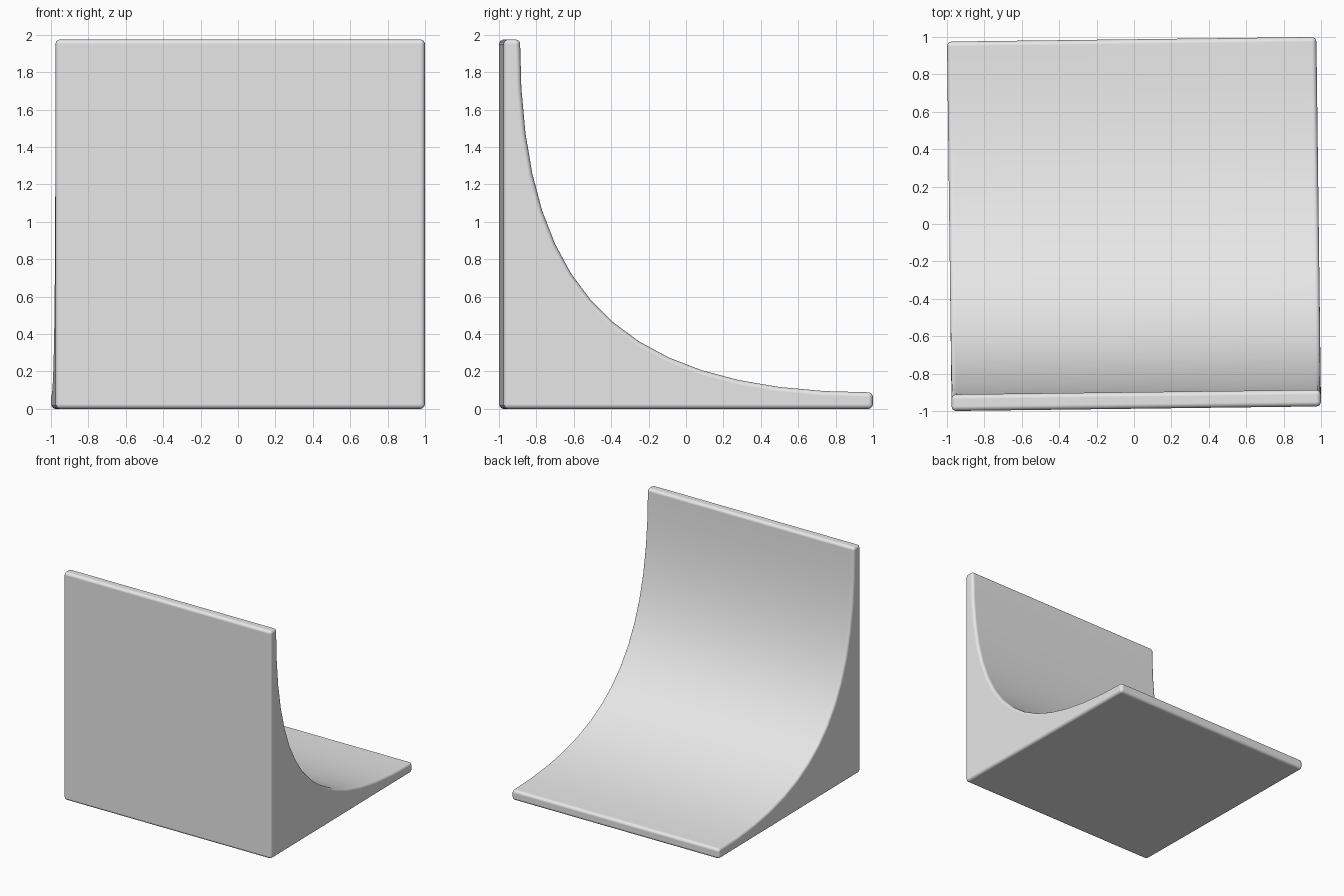
import bpy, bmesh
from mathutils import Vector, Matrix
from mathutils.geometry import interpolate_bezier

cube = bpy.data.objects.get("Cube")
if cube:
    bpy.data.objects.remove(cube, do_unlink=True)

SIZE = 1.975      # width, depth and height
LIP = 0.088       # thickness at both ends of the curve
PULL = 0.72       # how far the curve is drawn into the corner
HALF = SIZE / 2

# Plain grey material
grey = bpy.data.materials.new("plain grey")
grey.use_nodes = True
colour = (0.8, 0.8, 0.8, 1)
grey.diffuse_color = colour
shader = next(n for n in grey.node_tree.nodes if n.type == 'BSDF_PRINCIPLED')
shader.inputs["Base Color"].default_value = colour

# Side profile: concave curve from the top of the wall to the floor lip
reach = LIP + (SIZE - LIP) * (1 - PULL)
curve = interpolate_bezier(Vector((LIP, SIZE)), Vector((LIP, reach)),
                           Vector((reach, LIP)), Vector((SIZE, LIP)), 16)
profile = [Vector((0, 0)), Vector((0, SIZE))] + list(curve) + [Vector((SIZE, 0))]

# Extrude the profile across the full width
bm = bmesh.new()
side = bm.faces.new([bm.verts.new((-HALF, p.x - HALF, p.y)) for p in profile])
extruded = bmesh.ops.extrude_face_region(bm, geom=[side], use_keep_orig=True)
moved = [v for v in extruded["geom"] if isinstance(v, bmesh.types.BMVert)]
bmesh.ops.translate(bm, verts=moved, vec=(SIZE, 0, 0))
bmesh.ops.recalc_face_normals(bm, faces=bm.faces)
# The block stands at a very slight turn
bmesh.ops.rotate(bm, verts=bm.verts, matrix=Matrix.Rotation(0.0125, 3, 'Z'))
for face in bm.faces:
    face.smooth = True

mesh = bpy.data.meshes.new("curved_ramp")
bm.to_mesh(mesh)
bm.free()
mesh.materials.append(grey)
ramp = bpy.data.objects.new("curved_ramp", mesh)
bpy.context.collection.objects.link(ramp)

# Rounded edges
bevel = ramp.modifiers.new("rounded_edges", 'BEVEL')
bevel.width = 0.025
bevel.segments = 4
bevel.limit_method = 'ANGLE'
bevel.angle_limit = 0.7
bevel.harden_normals = True
